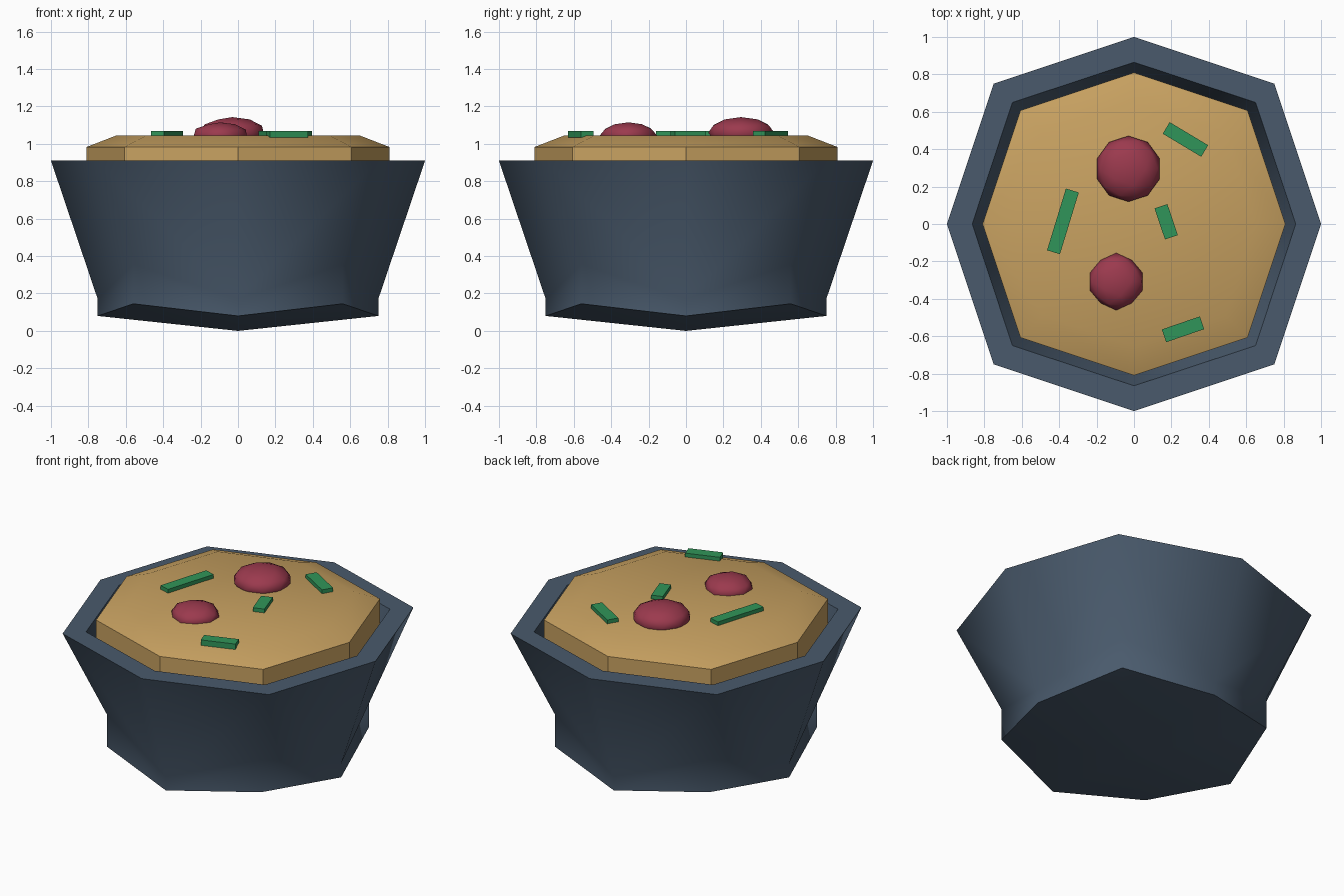
import bpy, bmesh, math

if "Cube" in bpy.data.objects:
    bpy.data.objects.remove(bpy.data.objects["Cube"])


def material(name, rgb):
    m = bpy.data.materials.new(name)
    m.diffuse_color = (*rgb, 1)
    m.use_nodes = True
    m.node_tree.nodes["Principled BSDF"].inputs["Base Color"].default_value = m.diffuse_color
    return m


SLATE = material("slate", (0.067, 0.102, 0.15))
CRUST = material("golden", (0.58, 0.36, 0.12))
RED = material("red", (0.33, 0.042, 0.076))
GREEN = material("green", (0.03, 0.30, 0.10))


def finish(bm, name, mat, angle=None):
    bmesh.ops.recalc_face_normals(bm, faces=bm.faces)
    me = bpy.data.meshes.new(name)
    bm.to_mesh(me)
    bm.free()
    ob = bpy.data.objects.new(name, me)
    bpy.context.collection.objects.link(ob)
    me.materials.append(mat)
    if angle:
        bpy.ops.object.select_all(action='DESELECT')
        ob.select_set(True)
        bpy.context.view_layer.objects.active = ob
        bpy.ops.object.shade_smooth_by_angle(angle=math.radians(angle))
    return ob


def lofted_octagon(name, rings, z_start, z_end, mat, angle):
    """Each ring: (side radius, corner x=y, side z, corner z). Ends close to a centre point."""
    bm = bmesh.new()
    loops = []
    for mid, cor, zm, zc in rings:
        loop = []
        for i in range(8):
            a = i * math.pi / 4
            r, z = (cor * math.sqrt(2), zc) if i % 2 else (mid, zm)
            loop.append(bm.verts.new((r * math.cos(a), r * math.sin(a), z)))
        loops.append(loop)
    for lo, hi in zip(loops, loops[1:]):
        for i in range(8):
            j = (i + 1) % 8
            s, c = (j, i) if i % 2 else (i, j)      # side and corner index
            bm.faces.new((lo[s], lo[c], hi[c]))
            bm.faces.new((lo[s], hi[c], hi[s]))
    for loop, z in ((loops[0], z_start), (loops[-1], z_end)):
        centre = bm.verts.new((0, 0, z))
        for i in range(8):
            bm.faces.new((loop[i], loop[(i + 1) % 8], centre))
    return finish(bm, name, mat, angle)


# Bowl: pointed base, short foot, flared wall, rim, cavity
lofted_octagon("bowl", [
    (0.75, 0.56, 0.08, 0.145),
    (0.75, 0.56, 0.17, 0.355),
    (1.00, 0.75, 0.91, 0.91),
    (0.865, 0.65, 0.91, 0.91),
    (0.72, 0.54, 0.45, 0.45),
], 0.0, 0.45, SLATE, 60)

# Filling: faceted side with a shallow bevel to the flat top
lofted_octagon("filling", [
    (0.81, 0.607, 0.62, 0.62),
    (0.81, 0.607, 0.983, 0.983),
    (0.65, 0.49, 1.045, 1.045),
], 0.62, 1.045, CRUST, 30)


# Red chunks: flattened low-poly balls sunk into the filling
def chunk(name, x, y, z, r, rz, wobble):
    bm = bmesh.new()
    bmesh.ops.create_icosphere(bm, subdivisions=2, radius=1)
    for v in bm.verts:
        k = r * (1 + wobble * (math.cos(4 * math.atan2(v.co.y, v.co.x)) - 1))
        v.co = (x + v.co.x * k, y + v.co.y * k, z + v.co.z * rz)
    finish(bm, name, RED, 40)


chunk("large_chunk", -0.03, 0.295, 1.06, 0.176, 0.083, 0.0)
chunk("small_chunk", -0.095, -0.308, 1.045, 0.153, 0.070, 0.04)

# Green strips lying on the filling
STRIPS = [(0.275, 0.452, 0.24, -31), (-0.38, 0.014, 0.345, 73),
          (0.172, 0.012, 0.175, -71.5), (0.262, -0.563, 0.215, 19)]
for n, (x, y, length, deg) in enumerate(STRIPS, 1):
    bm = bmesh.new()
    bmesh.ops.create_cube(bm, size=1)
    for v in bm.verts:
        v.co = (v.co.x * length, v.co.y * 0.072, v.co.z * 0.036)
    ob = finish(bm, f"green_strip_{n}", GREEN)
    ob.location = (x, y, 1.052)
    ob.rotation_euler.z = math.radians(deg)
